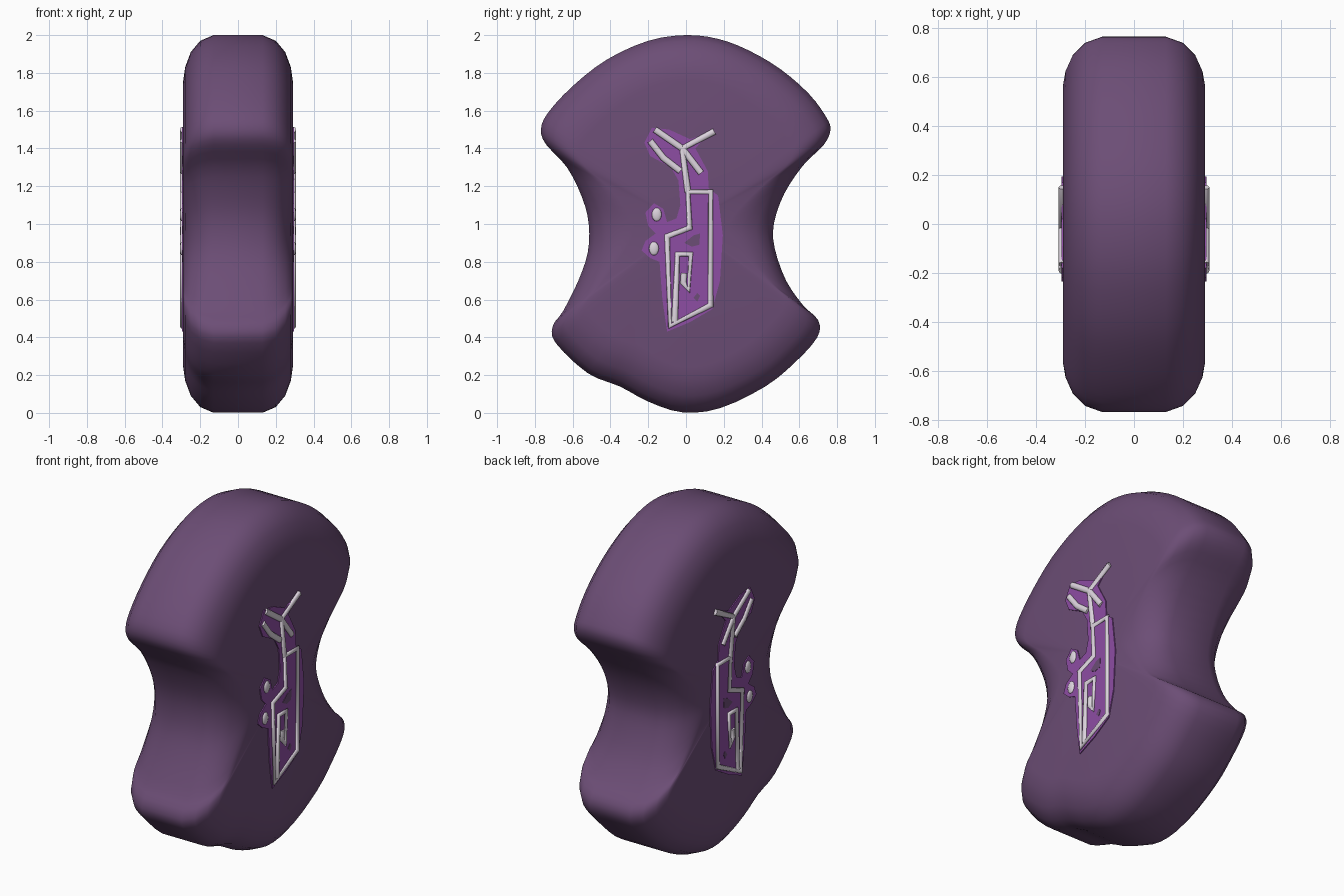
import bpy, bmesh
from mathutils import Vector

cube = bpy.data.objects.get("Cube")
if cube:
    bpy.data.objects.remove(cube, do_unlink=True)


def material(name, rgb):
    m = bpy.data.materials.new(name)
    m.use_nodes = True
    m.diffuse_color = (*rgb, 1)
    bsdf = m.node_tree.nodes["Principled BSDF"]
    bsdf.inputs["Base Color"].default_value = (*rgb, 1)
    bsdf.inputs["Roughness"].default_value = 0.8
    return m


STONE = material("dark purple stone", (0.15, 0.075, 0.18))
GLOW = material("bright purple glow", (0.27, 0.075, 0.37))
RUNE = material("pale rune", (0.72, 0.66, 0.73))


def mesh_object(name, bm, mat, smooth=False):
    bmesh.ops.recalc_face_normals(bm, faces=bm.faces)
    for f in bm.faces:
        f.smooth = smooth
    mesh = bpy.data.meshes.new(name)
    bm.to_mesh(mesh)
    bm.free()
    mesh.materials.append(mat)
    obj = bpy.data.objects.new(name, mesh)
    bpy.context.collection.objects.link(obj)
    return obj


def smooth_loop(points, steps):
    """Closed Catmull-Rom curve through the points."""
    pts = [Vector(p) for p in points]
    n, out = len(pts), []
    for i in range(n):
        a, b, c, d = (pts[(i + k) % n] for k in (-1, 0, 1, 2))
        for s in range(steps):
            t = s / steps
            out.append(0.5 * (2 * b + (c - a) * t + (2 * a - 5 * b + 4 * c - d) * t ** 2
                              + (3 * b - a - 3 * c + d) * t ** 3))
    return out


# Stone body: waisted outline in (y, z), rounded off toward both broad faces
outline = [
    (0, 2), (.17, 1.98), (.33, 1.92), (.5, 1.82), (.65, 1.69), (.74, 1.57),
    (.765, 1.5), (.73, 1.42), (.62, 1.31), (.52, 1.16), (.465, 1), (.47, .87),
    (.53, .7), (.62, .57), (.7, .49), (.695, .4), (.58, .27), (.42, .14),
    (.18, .025), (-.02, .003), (-.2, .06), (-.35, .14), (-.52, .21), (-.69, .37),
    (-.705, .46), (-.65, .54), (-.57, .7), (-.52, .85), (-.515, 1), (-.55, 1.14),
    (-.63, 1.3), (-.74, 1.42), (-.768, 1.5), (-.73, 1.59), (-.6, 1.73),
    (-.42, 1.87), (-.2, 1.97)]
loop = smooth_loop(outline, 3)
centre = Vector((0, 1))
half = [(.13, 0), (.2, .03), (.25, .09), (.28, .17), (.29, .24)]
layers = [(-x, d) for x, d in reversed(half)] + half

bm = bmesh.new()
rings = []
for x, inset in layers:
    ring = []
    for p in loop:
        q = p - (p - centre).normalized() * inset
        ring.append(bm.verts.new((x, q.x, q.y)))
    rings.append(ring)
n = len(loop)
for a, b in zip(rings, rings[1:]):
    for i in range(n):
        j = (i + 1) % n
        bm.faces.new((a[i], a[j], b[j], b[i]))
for ring in (rings[0], rings[-1]):
    hub = bm.verts.new((ring[0].co.x, centre.x, centre.y))
    for i in range(n):
        bm.faces.new((ring[i], ring[(i + 1) % n], hub))
mesh_object("stone_body", bm, STONE, smooth=True)


def plate(name, points, x0, x1, mat):
    """Thin plate lying on a broad face."""
    bm = bmesh.new()
    face = bm.faces.new([bm.verts.new((x0, y, z)) for y, z in points])
    new = bmesh.ops.extrude_face_region(bm, geom=[face])["geom"]
    verts = [v for v in new if isinstance(v, bmesh.types.BMVert)]
    bmesh.ops.translate(bm, verts=verts, vec=(x1 - x0, 0, 0))
    return mesh_object(name, bm, mat)


def strokes(name, paths, x):
    """Flattened raised lines."""
    curve = bpy.data.curves.new(name, "CURVE")
    curve.dimensions = "3D"
    curve.bevel_depth = 0.017
    curve.bevel_resolution = 2
    curve.use_fill_caps = True
    for path in paths:
        closed = path[0] == path[-1]
        pts = path[:-1] if closed else path
        spline = curve.splines.new("POLY")
        spline.points.add(len(pts) - 1)
        spline.use_cyclic_u = closed
        for sp, (y, z) in zip(spline.points, pts):
            sp.co = (0, y, z, 1)
    curve.materials.append(RUNE)
    obj = bpy.data.objects.new(name, curve)
    obj.location.x = x
    obj.scale.x = 0.7
    bpy.context.collection.objects.link(obj)
    bpy.ops.object.select_all(action="DESELECT")
    obj.select_set(True)
    bpy.context.view_layer.objects.active = obj
    bpy.ops.object.convert(target="MESH")


glow = [
    (-.1, .43), (.02, .48), (.14, .55), (.18, .7), (.195, .94), (.17, 1.15),
    (.12, 1.19), (.115, 1.28), (.05, 1.4), (.12, 1.48), (.02, 1.45), (-.09, 1.5),
    (-.18, 1.51), (-.22, 1.43), (-.19, 1.36), (-.08, 1.3), (-.04, 1.23),
    (-.03, 1.1), (-.05, 1.03), (-.1, 1.01), (-.12, 1.08), (-.17, 1.11),
    (-.215, 1.06), (-.2, .99), (-.16, .95), (-.215, .91), (-.235, .86),
    (-.19, .82), (-.14, .8), (-.125, .6)]
patches = [
    [(-.01, .9), (.03, .88), (.07, .89), (.075, .95), (.04, .94)],
    [(.04, .61), (.06, .59), (.075, .62), (.06, .635)]]

# Rune lines: lower frame, neck, branches and inner hook
paths = [
    [(.01, 1.17), (.13, 1.17), (.13, .57), (-.085, .46), (-.1, .935), (.02, .98), (.01, 1.17)],
    [(.01, 1.17), (-.02, 1.4), (.15, 1.49)],
    [(-.165, 1.5), (-.02, 1.4), (.08, 1.27)],
    [(-.19, 1.44), (-.12, 1.35), (-.03, 1.28)],
    [(-.06, .48), (-.045, .84), (.025, .84), (.015, .65), (-.015, .69), (-.01, .74)]]
dots = [(-.155, 1.05), (-.17, .87)]

for side, s in (("left", 1), ("right", -1)):
    plate(side + "_rune_glow", glow, s * .288, s * .296, GLOW)
    for i, patch in enumerate(patches):
        plate(f"{side}_stone_patch_{i}", patch, s * .29, s * .298, STONE)
    strokes(side + "_rune_lines", paths, s * .296)
    for i, (y, z) in enumerate(dots):
        bm = bmesh.new()
        bmesh.ops.create_uvsphere(bm, u_segments=12, v_segments=8, radius=1)
        dot = mesh_object(f"{side}_rune_dot_{i}", bm, RUNE, smooth=True)
        dot.location = (s * .296, y, z)
        dot.scale = (.012, .026, .036)
